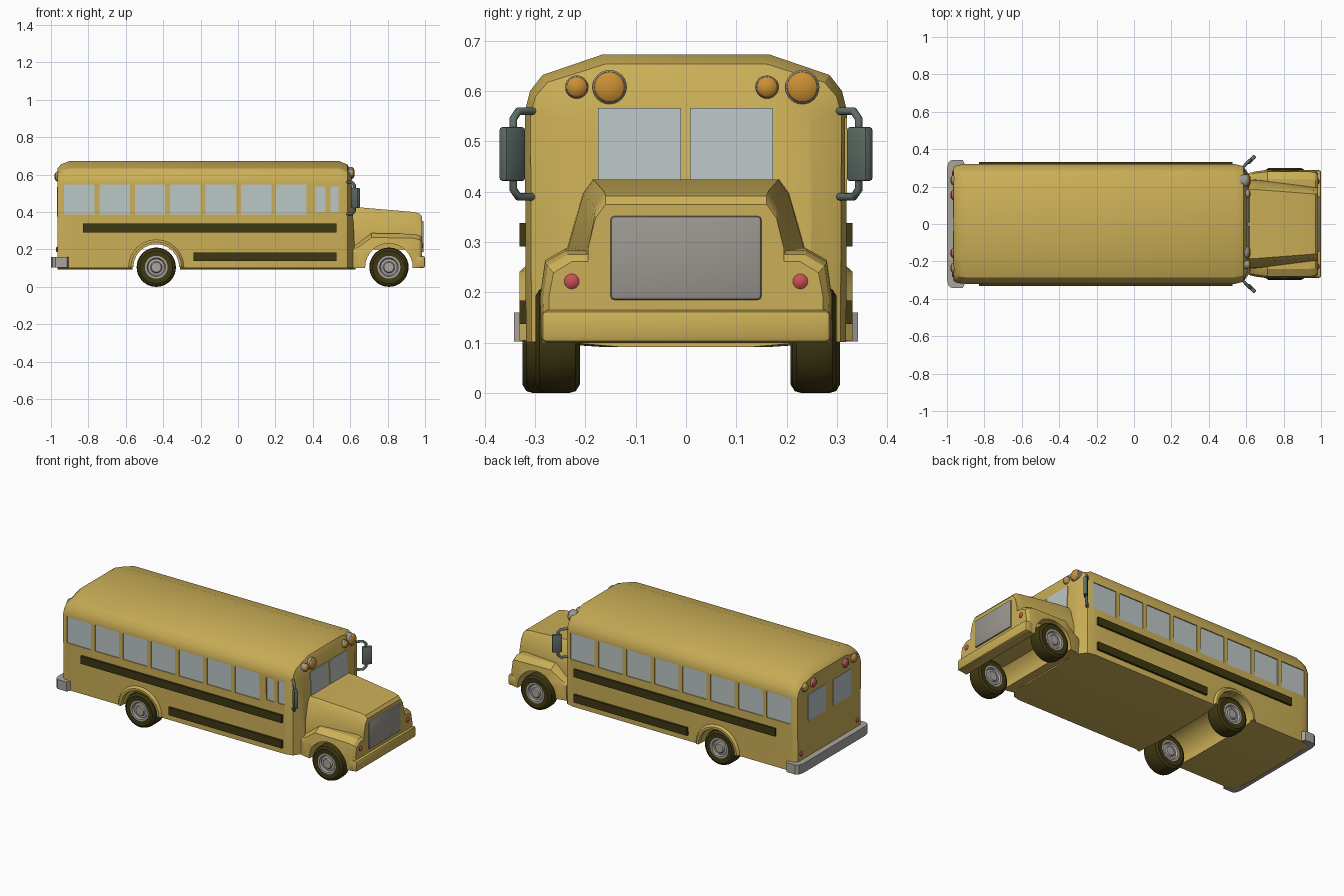
import bpy, bmesh
from math import pi, cos, sin
from mathutils import Matrix, Vector

cube = bpy.data.objects.get("Cube")
if cube:
    bpy.data.objects.remove(cube, do_unlink=True)


def material(name, r, g, b):
    m = bpy.data.materials.new(name)
    m.use_nodes = True
    m.diffuse_color = (r, g, b, 1)
    bsdf = next(n for n in m.node_tree.nodes if n.type == 'BSDF_PRINCIPLED')
    bsdf.inputs["Base Color"].default_value = (r, g, b, 1)
    return m


YELLOW = material("bus yellow", .60, .43, .095)
DARK = material("dark olive", .048, .039, .006)
GLASS = material("pale glass", .50, .57, .56)
GREY = material("grille grey", .33, .31, .28)
METAL = material("light metal", .40, .38, .35)
MIRROR = material("mirror green grey", .115, .155, .135)
AMBER = material("amber lens", .60, .28, .035)
RED = material("red lens", .60, .08, .09)


def finish(name, bm, mat):
    bmesh.ops.recalc_face_normals(bm, faces=bm.faces)
    me = bpy.data.meshes.new(name)
    bm.to_mesh(me)
    bm.free()
    me.materials.append(mat)
    ob = bpy.data.objects.new(name, me)
    bpy.context.collection.objects.link(ob)
    return ob


def add_skin(bm, rings):
    vs = [[bm.verts.new(p) for p in ring] for ring in rings]
    n = len(vs[0])
    for a, b in zip(vs, vs[1:]):
        for i in range(n):
            j = (i + 1) % n
            bm.faces.new((a[i], a[j], b[j], b[i]))
    bm.faces.new(vs[0])
    bm.faces.new(vs[-1])


def skin(name, rings, mat):
    bm = bmesh.new()
    add_skin(bm, rings)
    return finish(name, bm, mat)


def lathe_rings(profile, centre, axis, segs=32):
    turn = Vector((0, 0, 1)).rotation_difference(Vector(axis)).to_matrix()
    return [[turn @ Vector((r * cos(2 * pi * i / segs), r * sin(2 * pi * i / segs), h)) + Vector(centre)
             for i in range(segs)] for r, h in profile]


def add_box(bm, lo, hi, bevel=0, turn=None):
    lo, hi = Vector(lo), Vector(hi)
    mat = Matrix.Translation((lo + hi) / 2) @ (turn or Matrix()) @ Matrix.Diagonal((*(hi - lo), 1))
    verts = bmesh.ops.create_cube(bm, size=1, matrix=mat)["verts"]
    if bevel:
        edges = list({e for v in verts for e in v.link_edges})
        bmesh.ops.bevel(bm, geom=edges, offset=bevel, segments=2, affect='EDGES', profile=.5)


def boxes(name, items, mat, bevel=0, turn=None):
    bm = bmesh.new()
    for lo, hi in items:
        add_box(bm, lo, hi, bevel, turn)
    return finish(name, bm, mat)


def mirrored(half):
    return half + [(x, -y, z) for x, y, z in reversed(half)]


def carve(ob, cutter):
    mod = ob.modifiers.new("carve", 'BOOLEAN')
    mod.operation, mod.solver, mod.object = 'DIFFERENCE', 'EXACT', cutter
    bpy.context.view_layer.objects.active = ob
    bpy.ops.object.modifier_apply(modifier=mod.name)
    bpy.data.objects.remove(cutter, do_unlink=True)


# Passenger body: cross-sections narrowed and lowered toward both ends
SECTION = [(.17, .092), (.318, .102), (.32, .56), (.31, .60), (.285, .632), (.165, .673)]


def body_ring(x, wide, tall, rake=0):
    half = []
    for y, z in SECTION:
        if z > .5:
            z = .5 + (z - .5) * tall
        half.append((x - rake * (z - .1), y * wide, z))
    return mirrored(half)


body = skin("body", [body_ring(-.965, .95, .78), body_ring(-.945, .985, .9), body_ring(-.9, 1, 1),
                     body_ring(.54, 1, 1), body_ring(.585, .965, .89), body_ring(.628, .78, .7, .045)], YELLOW)

# Side windows: row on each side, door panes on the right-hand side
row = [(-.93 + .189 * i, -.767 + .189 * i, .387, .547) for i in range(8)]
openings = [(-1, w) for w in row[:7] + [(.414, .467, .40, .537), (.494, .537, .40, .537)]]
openings += [(1, w) for w in row]


def side_slabs(inner, outer):
    return [((a, min(s * inner, s * outer), c), (b, max(s * inner, s * outer), d))
            for s, (a, b, c, d) in openings]


carve(body, boxes("window_cutter", side_slabs(.31, .34), GLASS))
boxes("side_windows", side_slabs(.306, .314), GLASS)

# Wheel wells run across the full width
FRONT_X, REAR_X, AXLE = .807, -.437, .105


def well(x):
    return skin("well_cutter", lathe_rings([(.127, -.5), (.127, .5)], (x, 0, AXLE), (0, 1, 0)), YELLOW)


carve(body, well(REAR_X))

# Rear arch flares
for side, s in (("right", -1), ("left", 1)):
    rings = []
    for i in range(13):
        a = pi * i / 12
        rings.append([(REAR_X + r * cos(a), s * y, AXLE + r * sin(a))
                      for r, y in ((.123, .30), (.123, .331), (.136, .331), (.148, .318), (.148, .30))])
    skin("arch_flare_" + side, rings, YELLOW)


# Hood, fenders and front bumper
def hood_ring(x, t, top):
    lerp = lambda a, b: a + (b - a) * t
    return mirrored([(x, lerp(.24, .195), .2), (x, lerp(.237, .195), .286),
                     (x, lerp(.205, .18), top - .028), (x, lerp(.185, .16), top)])


skin("hood", [hood_ring(.60, 0, .425), hood_ring(.66, .05, .424), hood_ring(.94, .9, .40),
              hood_ring(.97, 1, .392), hood_ring(.984, 1, .375)], YELLOW)


def fender_ring(x, wide, top):
    return mirrored([(x, .287 * wide, .1), (x, .29 * wide, .19),
                     (x, .28 * wide, top - .023), (x, .24 * wide, top)])


fenders = skin("fenders", [fender_ring(.615, .94, .22), fender_ring(.65, .97, .24), fender_ring(.715, 1, .287),
                           fender_ring(.94, 1, .283), fender_ring(.97, .98, .275),
                           fender_ring(.984, .94, .262)], YELLOW)
carve(fenders, well(FRONT_X))
boxes("front_bumper", [((.945, -.288, .1), (1, .288, .165))], YELLOW, .012)
boxes("grille", [((.955, -.15, .185), (.993, .15, .352))], GREY, .008)

# Windshield and rear panes
boxes("windshield", [((.606, -.175, .41), (.614, -.01, .566)), ((.606, .008, .41), (.614, .173, .566))],
      GLASS, 0, Matrix.Rotation(-.045, 4, 'Y'))
boxes("rear_windows", [((-.968, -.205, .375), (-.96, -.035, .535)), ((-.968, .035, .375), (-.96, .205, .535))], GLASS)

# Side rub rails
for side, s in (("right", -1), ("left", 1)):
    ys = sorted((s * .31, s * .331))
    boxes("rub_rails_" + side, [((-.83, ys[0], .291), (.526, ys[1], .338)),
                                ((-.238, ys[0], .137), (.526, ys[1], .184))], DARK)

# Rear bumper wraps around the corners
outline = [(-.905, .32), (-.915, .342), (-.975, .342), (-.992, .33), (-1, .30)]
outline += [(x, -y) for x, y in reversed(outline)]
outline += [(-.95, -.315), (-.95, .315)]
skin("rear_bumper", [[(x, y, z) for x, y in outline] for z in (.103, .16)], METAL)


# Lamps: rimmed housing with a domed lens
def lamp(name, x, y, z, r, direction, lens):
    axis = (direction, 0, 0)
    skin(name + "_rim", lathe_rings([(r, -.04), (r, .004), (r * .9, .008)], (x, y, z), axis, 24), GREY)
    dome = [(r * .9 * cos(a), .007 + .012 * sin(a)) for a in (0, .4, .8, 1.2, 1.5)]
    skin(name + "_lens", lathe_rings(dome, (x, y, z), axis, 24), lens)


for i, (y, r) in enumerate([(-.217, .023), (-.152, .034), (.161, .023), (.231, .034)]):
    lamp("front_roof_lamp_%d" % i, .605, y, .608, r, 1, AMBER)
for i, (y, lens) in enumerate([(-.235, AMBER), (-.155, RED), (.155, RED), (.235, AMBER)]):
    lamp("rear_roof_lamp_%d" % i, -.963, y, .59, .027, -1, lens)
for s in (-1, 1):
    side = "left" if s > 0 else "right"
    dome = [(.015, -.01), (.015, .003), (.010, .007), (.003, .009)]
    skin("signal_" + side, lathe_rings(dome, (.983, s * .227, .222), (1, 0, 0), 16), RED)
    skin("tail_light_" + side, lathe_rings(dome, (-.965, s * .27, .20), (-1, 0, 0), 16), RED)

    # Mirror head on a bent tube arm
    cu = bpy.data.curves.new("mirror_arm_" + side, 'CURVE')
    cu.dimensions, cu.bevel_depth, cu.bevel_resolution = '3D', .008, 2
    path = [(.58, .30, .56), (.61, .333, .56), (.622, .343, .545),
            (.622, .343, .405), (.61, .333, .39), (.58, .30, .39)]
    sp = cu.splines.new('POLY')
    sp.points.add(len(path) - 1)
    for p, (x, y, z) in zip(sp.points, path):
        p.co = (x, s * y, z, 1)
    cu.materials.append(MIRROR)
    bpy.context.collection.objects.link(bpy.data.objects.new("mirror_arm_" + side, cu))
    c = Vector((.628, s * .345, .475))
    size = Vector((.028, .011, .054))
    boxes("mirror_head_" + side, [(c - size, c + size)], MIRROR, .006, Matrix.Rotation(s * pi / 4, 4, 'Z'))


# Wheels: tyre with recessed hub on both faces
def wheel(name, x, inner, width):
    tyre = [(.054, .02), (.060, .002), (.088, 0), (.101, .008), (.105, .022)]
    hub = [(.026, .002), (.031, .010), (.044, .012), (.050, .001), (.061, .001)]
    for part, half, mat in (("tyre", tyre, DARK), ("hub", hub, METAL)):
        profile = half + [(r, width - h) for r, h in reversed(half)]
        skin(name + "_" + part, lathe_rings(profile, (x, inner, AXLE), (0, 1, 0), 36), mat)


wheel("front_wheel_right", FRONT_X, -.299, .088)
wheel("front_wheel_left", FRONT_X, .211, .088)
wheel("rear_wheel_right", REAR_X, -.325, .112)
wheel("rear_wheel_left", REAR_X, .208, .098)

# Smooth rounded surfaces, keep creases
bpy.ops.object.select_all(action='DESELECT')
for ob in bpy.context.collection.objects:
    if ob.type == 'MESH':
        ob.select_set(True)
        bpy.context.view_layer.objects.active = ob
bpy.ops.object.shade_smooth_by_angle(angle=.45)
